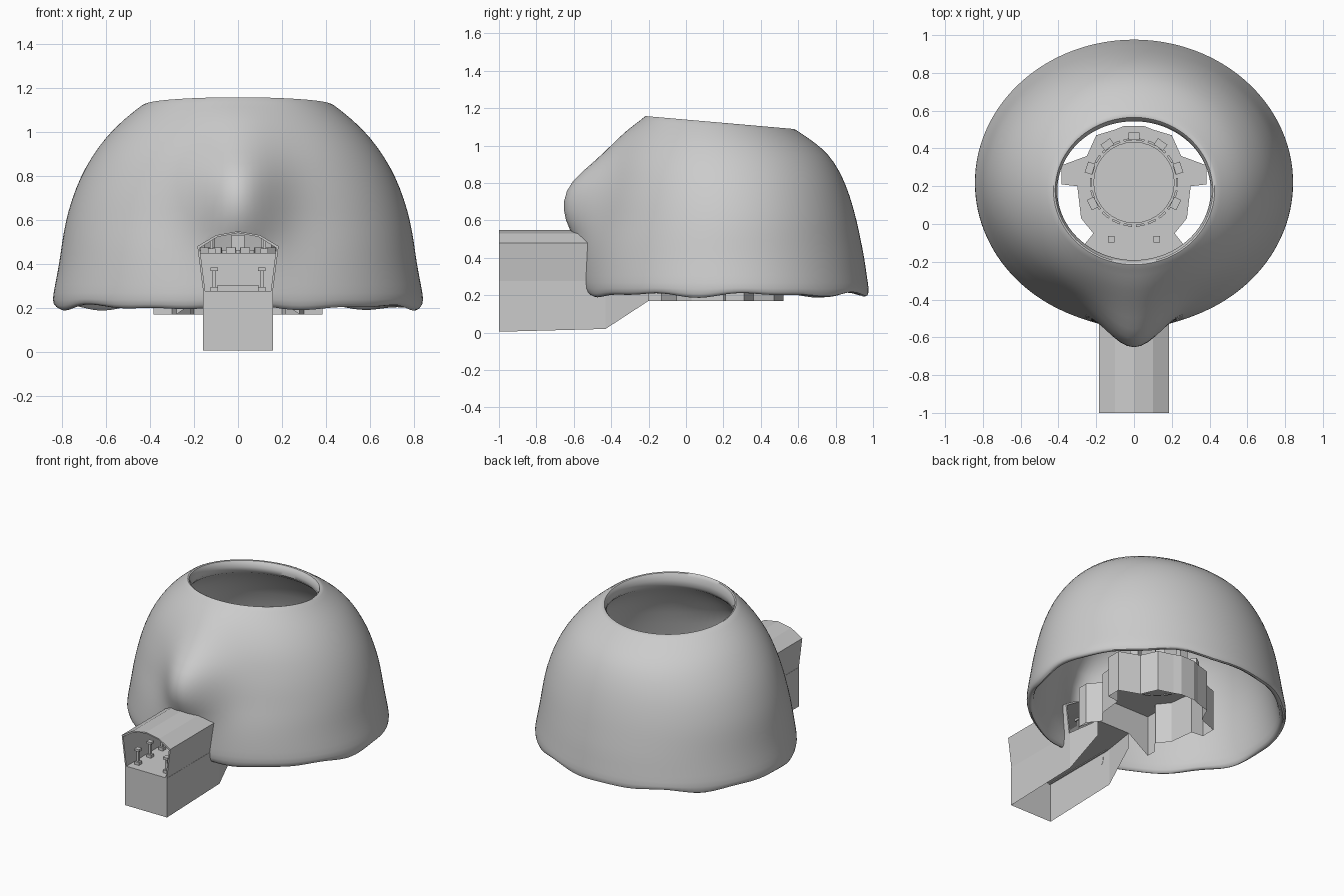
import bpy, bmesh
from math import sin, cos, pi, exp, radians
from mathutils import Matrix, Vector

if "Cube" in bpy.data.objects:
    bpy.data.objects.remove(bpy.data.objects["Cube"])


def finish(name, bm, smooth=False, fix=True):
    if fix:
        bmesh.ops.recalc_face_normals(bm, faces=bm.faces)
    me = bpy.data.meshes.new(name)
    bm.to_mesh(me)
    bm.free()
    ob = bpy.data.objects.new(name, me)
    bpy.context.collection.objects.link(ob)
    if smooth:
        for p in me.polygons:
            p.use_smooth = True
    return ob


def add_box(bm, center, size, rot=0.0):
    m = Matrix.Translation(center) @ Matrix.Rotation(rot, 4, 'Z') @ Matrix.Diagonal((*size, 1))
    bmesh.ops.create_cube(bm, size=1, matrix=m)


def extrude_y(name, pts, y0, y1, hidden=False):
    """Closed x-z outline pushed along y."""
    bm = bmesh.new()
    f = bm.faces.new([bm.verts.new((x, y0, z)) for x, z in pts])
    r = bmesh.ops.extrude_face_region(bm, geom=[f])
    vs = [v for v in r['geom'] if isinstance(v, bmesh.types.BMVert)]
    bmesh.ops.translate(bm, verts=vs, vec=(0, y1 - y0, 0))
    ob = finish(name, bm)
    ob.hide_render = hidden
    return ob


# Dome shell: rings of (z, half width, front y, back y, front bulge), outside then inside
rings = [
    (.20, .835, -.53, .975, 0), (.23, .848, -.545, .98, .01), (.30, .835, -.54, .968, .02),
    (.40, .815, -.53, .955, .04), (.50, .802, -.51, .935, .09), (.60, .785, -.48, .915, .18),
    (.70, .757, -.46, .89, .21), (.80, .72, -.43, .86, .20), (.90, .668, -.40, .82, .10),
    (1.0, .60, -.345, .765, .05), (1.08, .525, -.285, .685, .03), (1.14, .455, -.235, .605, 0),
    (1.165, .425, -.215, .575, 0), (1.15, .41, -.20, .555, 0), (1.07, .40, -.18, .53, 0),
    (1.03, .46, -.23, .60, 0), (.93, .58, -.32, .71, .05), (.80, .655, -.37, .79, .16),
    (.60, .73, -.42, .85, .16), (.40, .765, -.475, .90, .04), (.23, .795, -.50, .93, 0),
    (.20, .81, -.51, .95, 0)]
N = 64
bm = bmesh.new()
loops = []
for z, hw, yf, yb, bulge in rings:
    loop = []
    for i in range(N):
        a = 2 * pi * i / N
        x = hw * cos(a)
        y = (yf + yb) / 2 + (yb - yf) / 2 * sin(a)
        if sin(a) < 0:
            y -= bulge * exp(-(x / .19) ** 2)
        zz = z - .07 * (z / 1.16) ** 4 * (y + .22) / .8
        if z < .21:
            zz += .010 * sin(7 * a) + .008 * sin(12 * a + 1)
        loop.append(bm.verts.new((x, y, zz)))
    loops.append(loop)
for k in range(len(loops)):
    p, q = loops[k], loops[(k + 1) % len(loops)]
    for i in range(N):
        j = (i + 1) % N
        bm.faces.new((p[i], p[j], q[j], q[i]))
dome = finish("dome_shell", bm, smooth=True)
sub = dome.modifiers.new("round", 'SUBSURF')
sub.levels = sub.render_levels = 1

# Arched doorway cut through the dome
arch = [(-.158, .27), (-.185, .48), (-.10, .53), (0, .548), (.10, .53), (.185, .48), (.158, .27)]
cutter = extrude_y("doorway_cutter", [(-.158, 0)] + arch + [(.158, 0)], -.9, -.25, True)
cut = dome.modifiers.new("doorway", 'BOOLEAN')
cut.operation = 'DIFFERENCE'
cut.solver = 'EXACT'
cut.object = cutter
bpy.context.view_layer.objects.active = dome
dome.select_set(True)
for m in ("round", "doorway"):
    bpy.ops.object.modifier_apply(modifier=m)
bpy.ops.object.shade_smooth_by_angle(angle=radians(40))
bpy.data.objects.remove(cutter)

# Passage roof: thin arched canopy
inner = [(x * .94, z - (.008 if z > .4 else 0)) for x, z in reversed(arch)]
extrude_y("passage_roof", arch + inner, -1, -.44)


def skirted_floor(name, outline, top):
    """Floor plate with walls hanging down; outline holds (x, y, wall bottom z)."""
    bm = bmesh.new()
    hi = [bm.verts.new((x, y, top)) for x, y, z in outline]
    lo = [bm.verts.new(p) for p in outline]
    bm.faces.new(hi)
    for i in range(len(hi)):
        j = (i + 1) % len(hi)
        bm.faces.new((hi[i], lo[i], lo[j], hi[j]))
    return finish(name, bm)


# Passage base, open underneath, its back end left open
right = [(.16, -1, .005), (.16, -.43, .02), (.125, -.2, .17)]
bm = bmesh.new()
path = [(-x, y, z) for x, y, z in reversed(right)] + right
hi = [bm.verts.new((x, y, .275)) for x, y, z in path]
lo = [bm.verts.new(p) for p in path]
bm.faces.new(hi)
for i in range(len(path) - 1):
    bm.faces.new((hi[i], lo[i], lo[i + 1], hi[i + 1]))
finish("passage_base", bm)

# Chamber floor with buttressed wall
half = [(.125, -.2), (.28, -.2), (.28, -.13), (.215, -.05), (.28, .03), (.30, .2), (.385, .21),
        (.385, .31), (.25, .36), (.20, .47), (.10, .50), (.05, .52)]
full = half + [(-x, y) for x, y in reversed(half)]
outline = [(x, y, .275 if abs(x) == .125 else .17) for x, y in full]
skirted_floor("chamber_floor", outline, .45)

# Step at the chamber entrance
bm = bmesh.new()
add_box(bm, (0, -.26, .2875), (.19, .12, .025))
finish("entrance_step", bm)

# Round dais and its broken kerb
C = Vector((0, .22, .45))
bm = bmesh.new()
bmesh.ops.create_cone(bm, cap_ends=True, segments=32, radius1=.215, radius2=.215, depth=.012,
                      matrix=Matrix.Translation(C + Vector((0, 0, .006))))
finish("dais", bm)
bm = bmesh.new()
for i in range(22):
    a = 2 * pi * i / 22
    add_box(bm, C + Vector((.228 * cos(a), .228 * sin(a), .01)), (.012, .045, .03), a)
finish("kerb", bm)

# Standing stones around the dais
bm = bmesh.new()
for d in (0, 35, -35, 72, -72, 117, -117):
    a = radians(90 + d)
    add_box(bm, C + Vector((.245 * cos(a), .245 * sin(a), .04)), (.04, .06, .08), a)
finish("standing_stones", bm)

# Lamp posts along the passage and at the chamber entrance
bm = bmesh.new()
spots = [(y, .275) for y in (-.93, -.8, -.67, -.54, -.41)] + [(-.08, .45)]
for y, z in spots:
    for s in (-1, 1):
        x = s * (.108 if z < .4 else .12)
        add_box(bm, (x, y, z + .01), (.034, .034, .02))
        add_box(bm, (x, y, z + .055), (.014, .014, .08))
        add_box(bm, (x, y, z + .1), (.034, .034, .016))
finish("lamp_posts", bm)
